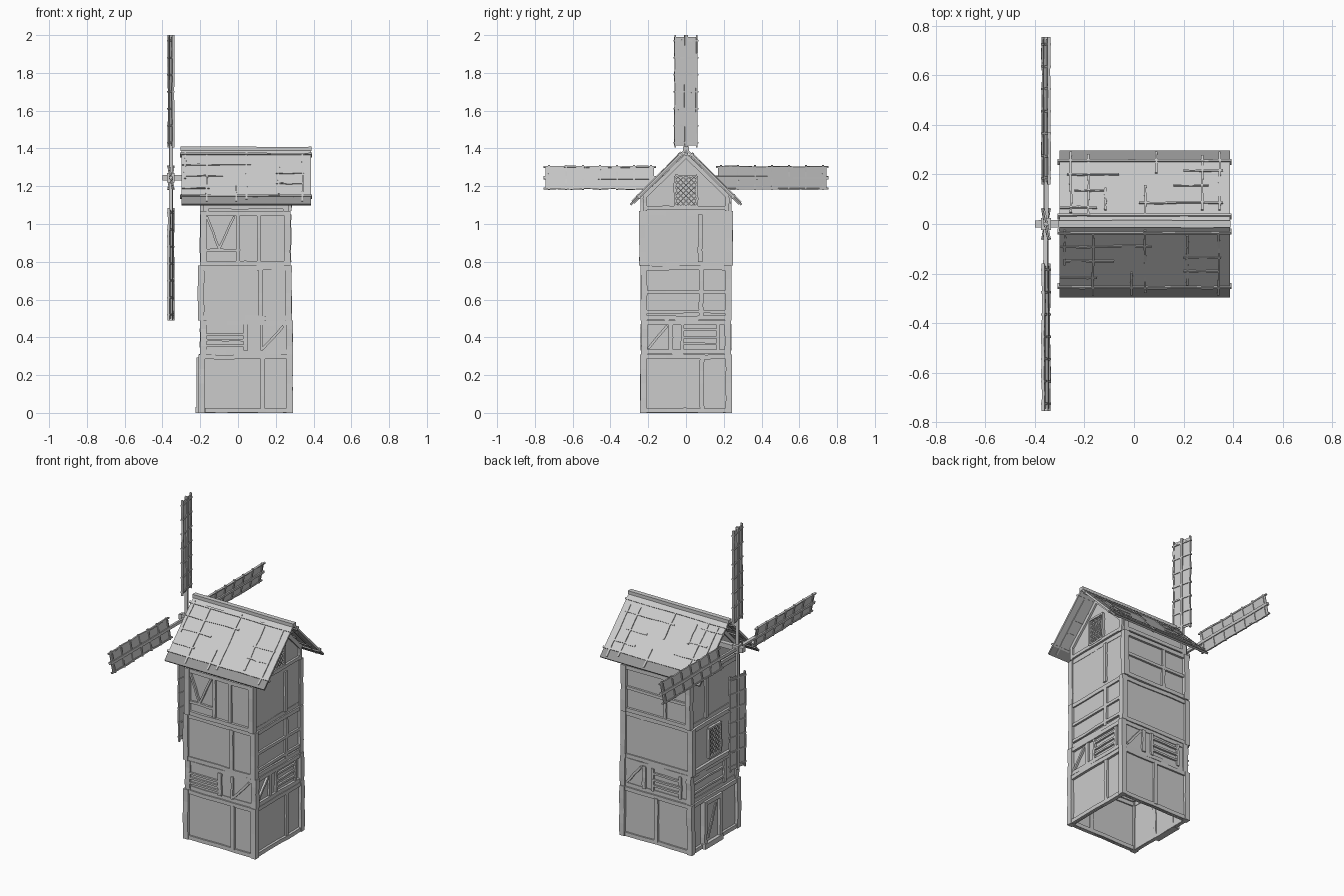
import bpy, bmesh, math, random
from mathutils import Vector as V

random.seed(4)
cube = bpy.data.objects.get("Cube")
if cube:
    bpy.data.objects.remove(cube)


def material(name, grey):
    m = bpy.data.materials.new(name)
    m.use_nodes = True
    colour = (grey, grey, grey, 1)
    m.diffuse_color = colour
    m.node_tree.nodes["Principled BSDF"].inputs["Base Color"].default_value = colour
    return m


LIGHT = material("light grey", 0.6)
DARK = material("dark grey", 0.3)


def finish(bm, name, mat=LIGHT):
    bmesh.ops.recalc_face_normals(bm, faces=bm.faces)
    me = bpy.data.meshes.new(name)
    bm.to_mesh(me)
    bm.free()
    me.materials.append(mat)
    ob = bpy.data.objects.new(name, me)
    bpy.context.collection.objects.link(ob)
    return ob


def beam(bm, a, b, n, w, d, wobble=0.0025, cuts=4):
    """Rough-hewn bar from a to b: w wide, d deep along the direction n."""
    a, b, n = V(a), V(b), V(n).normalized()
    side = (b - a).normalized().cross(n)
    cuts = cuts if wobble else 1
    rings = []
    for i in range(cuts + 1):
        k = wobble if 0 < i < cuts else 0
        c = a.lerp(b, i / cuts) + side * random.uniform(-k, k) + n * random.uniform(-k, k) * 0.6
        rings.append([bm.verts.new(c + side * sx * w / 2 + n * sn * d / 2)
                      for sx, sn in ((-1, -1), (1, -1), (1, 1), (-1, 1))])
    for r, q in zip(rings, rings[1:]):
        for j in range(4):
            bm.faces.new((r[j], r[(j + 1) % 4], q[(j + 1) % 4], q[j]))
    bm.faces.new(rings[0])
    bm.faces.new(rings[-1])


# Tower shell: house-shaped profile, open underneath
X0, X1, Y, EAVE, APEX, RIDGE = -0.19, 0.27, 0.228, 1.155, 1.38, 1.395
bm = bmesh.new()
profile = [(-Y, 0), (-Y, EAVE), (0, APEX), (Y, EAVE), (Y, 0)]
ends = [[bm.verts.new((x, y, z)) for y, z in profile] for x in (X0, X1)]
for end in ends:
    bm.faces.new(end)
for i in (0, 3):
    bm.faces.new((ends[0][i], ends[0][i + 1], ends[1][i + 1], ends[1][i]))
shell = finish(bm, "tower_walls")
mod = shell.modifiers.new("thickness", "SOLIDIFY")
mod.thickness = 0.008

# Four wall faces: name -> (wall point, direction to the right, outward normal)
FACES = {
    "front": (V((0, -Y, 0)), V((1, 0, 0)), V((0, -1, 0))),
    "right": (V((X1, 0, 0)), V((0, 1, 0)), V((1, 0, 0))),
    "back": (V((0, Y, 0)), V((-1, 0, 0)), V((0, 1, 0))),
    "left": (V((X0, 0, 0)), V((0, -1, 0)), V((-1, 0, 0))),
}


def bar(bm, face, u0, z0, u1, z1, w=0.024, d=0.024, off=0.0, wobble=0.002):
    o, u, n = FACES[face]
    beam(bm, o + u * u0 + n * off + V((0, 0, z0)), o + u * u1 + n * off + V((0, 0, z1)), n, w, d, wobble)


# Storeys: corner posts and rails, each storey set slightly differently
STOREYS = [(0, 0.31, -0.21, 0.29, 0.243), (0.31, 0.49, -0.20, 0.29, 0.238),
           (0.49, 0.78, -0.213, 0.285, 0.24), (0.78, 1.07, -0.20, 0.277, 0.248)]
P = 0.034
for k, (z0, z1, xa, xb, y) in enumerate(STOREYS):
    bm = bmesh.new()
    for x in (xa + P / 2, xb - P / 2):
        for s in (-1, 1):
            yy = s * (y - P / 2)
            beam(bm, (x, yy, z0), (x, yy, z1), (1, 0, 0), P, P, 0.002)
    for z in (z0 + 0.013, z1 - 0.013):
        for s in (-1, 1):
            beam(bm, (xa + P, s * (y - 0.017), z), (xb - P, s * (y - 0.017), z), (0, s, 0), 0.024, 0.024)
        for x in (xa + 0.017, xb - 0.017):
            beam(bm, (x, P - y, z), (x, y - P, z), (1, 0, 0), 0.024, 0.024)
    finish(bm, f"storey_frame_{k + 1}")

# Timber infill shared by all sides, then the differences
bm = bmesh.new()
for face, post in (("front", 0.13), ("right", 0.085), ("back", -0.04)):
    bar(bm, face, post, 0.02, post, 0.29)
for face, u in (("right", 0), ("back", -0.045)):
    bar(bm, face, u - 0.08, 0.33, u - 0.08, 0.47)
    bar(bm, face, u - 0.2, 0.34, u - 0.1, 0.46, 0.014)
    bar(bm, face, u - 0.02, 0.33, u - 0.02, 0.47, 0.016)
    bar(bm, face, u + 0.17, 0.33, u + 0.17, 0.47, 0.016)
    for z in (0.365, 0.4, 0.44):
        bar(bm, face, u - 0.02, z, u + 0.17, z, 0.012)
bar(bm, "front", 0.04, 0.33, 0.04, 0.47)
bar(bm, "front", 0.13, 0.34, 0.24, 0.46, 0.014)
bar(bm, "front", 0.125, 0.33, 0.125, 0.47, 0.014)
for z in (0.355, 0.385, 0.415):
    bar(bm, "front", -0.17, z, 0.03, z, 0.012)
bar(bm, "front", 0.12, 0.51, 0.12, 0.76)
bar(bm, "right", 0.08, 0.51, 0.08, 0.76)
for z in (0.535, 0.64):
    bar(bm, "right", -0.21, z, 0.21, z, 0.018)
for u in (0, 0.11):
    bar(bm, "front", u, 0.8, u, 1.05, 0.02)
bar(bm, "front", -0.17, 0.86, 0, 0.86, 0.016)
for u0, u1 in ((-0.165, -0.1), (-0.02, -0.1)):
    bar(bm, "front", u0, 1.04, u1, 0.87, 0.012)
bar(bm, "right", 0.075, 0.8, 0.075, 1.05)
bar(bm, "back", 0.02, 0.8, 0.02, 1.05, 0.02)
bar(bm, "back", -0.25, 0.93, 0.17, 0.93, 0.018)
bar(bm, "left", -0.08, 0.8, -0.08, 1.05)
bar(bm, "left", 0.1, 0.33, 0.1, 0.47)
for z in (0.37, 0.43):
    bar(bm, "left", -0.2, z, 0.09, z, 0.012)
finish(bm, "timber_infill")

# Gable rafters, upper posts and wall plates under the eaves
bm = bmesh.new()
for face in ("right", "left"):
    for s in (-1, 1):
        bar(bm, face, s * 0.215, EAVE - 0.005, 0, APEX - 0.02, 0.022)
        bar(bm, face, s * 0.217, 1.07, s * 0.217, EAVE, 0.022)
    bar(bm, face, -0.21, 1.085, 0.21, 1.085, 0.02)
for face, s in (("front", 1), ("back", -1)):
    bar(bm, face, s * -0.18, 1.09, s * 0.26, 1.09, 0.022)
    for u in (-0.17, 0.255):
        bar(bm, face, s * u, 1.07, s * u, 1.16, 0.03)
finish(bm, "gable_frame")


def lattice_window(name, face, uc, zc, w, h):
    bm = bmesh.new()
    for s in (-1, 1):
        bar(bm, face, uc + s * w / 2, zc - h / 2, uc + s * w / 2, zc + h / 2, 0.012, 0.03)
        bar(bm, face, uc - w / 2, zc + s * h / 2, uc + w / 2, zc + s * h / 2, 0.012, 0.03)
    # diagonal bars, clipped to the opening
    step, reach = 0.028, (w + h) / 2
    for i in range(1, int(2 * reach / step) + 1):
        c = -reach + i * step
        lo, hi = max(-w / 2, -h / 2 - c), min(w / 2, h / 2 - c)
        if hi - lo > 0.01:
            for s in (-1, 1):
                bar(bm, face, uc + s * lo, zc + lo + c, uc + s * hi, zc + hi + c, 0.005, 0.006, 0.005, 0)
    finish(bm, name)


lattice_window("gable_window", "right", 0, 1.175, 0.115, 0.16)
lattice_window("side_window", "left", 0, 0.63, 0.115, 0.18)

# Door with frame, planks and step
bm = bmesh.new()
for i in range(4):
    u = -0.085 + i * 0.03
    bar(bm, "left", u, 0.02, u, 0.265, 0.028, 0.02, 0.004, 0.001)
for u in (-0.115, 0.035):
    bar(bm, "left", u, 0, u, 0.28, 0.025, 0.04, 0.01)
bar(bm, "left", -0.128, 0.28, 0.048, 0.28, 0.025, 0.04, 0.01)
bar(bm, "left", -0.08, 0.05, 0, 0.24, 0.016, 0.012, 0.014)
finish(bm, "door")
bm = bmesh.new()
bar(bm, "left", -0.13, 0.016, 0.05, 0.016, 0.032, 0.04, 0.015, 0)
finish(bm, "door_step")

# Roof: two slabs, darker eave strips, and rough battens given as (x0, y0, x1, y1)
BATTENS = {
    1: [(-0.255, 0.04, -0.255, 0.285), (-0.185, 0.03, -0.185, 0.275), (-0.115, 0.05, -0.115, 0.14),
        (0.09, 0.2, 0.09, 0.285), (0.045, 0.03, 0.045, 0.15), (0.275, 0.05, 0.275, 0.27),
        (0.345, 0.05, 0.345, 0.285), (-0.27, 0.195, -0.06, 0.195), (-0.24, 0.13, -0.115, 0.13),
        (-0.3, 0.06, -0.15, 0.06), (0.2, 0.21, 0.36, 0.21), (0.16, 0.15, 0.3, 0.15), (0.02, 0.08, 0.36, 0.08)],
    -1: [(-0.28, 0.02, -0.28, 0.16), (-0.165, 0.03, -0.165, 0.28), (0.045, 0.02, 0.045, 0.27),
         (0.215, 0.04, 0.215, 0.24), (0.34, 0.03, 0.34, 0.28), (-0.01, 0.19, -0.01, 0.28),
         (-0.3, 0.085, 0.07, 0.085), (-0.28, 0.145, -0.08, 0.145), (-0.3, 0.21, -0.15, 0.21),
         (0.2, 0.13, 0.35, 0.13), (0.2, 0.185, 0.34, 0.185)],
}
for s, side in ((-1, "front"), (1, "back")):
    n = V((0, s, 1))

    def on_roof(x, y):
        return V((x, s * y, RIDGE - y))

    for name, ya, yb, mat in (("slab", 0, 0.25, LIGHT), ("eave", 0.25, 0.293, DARK)):
        bm = bmesh.new()
        mid = (ya + yb) / 2
        beam(bm, on_roof(-0.3, mid), on_roof(0.387, mid), n, (yb - ya) * math.sqrt(2), 0.012, 0)
        finish(bm, f"{side}_roof_{name}", mat)
    bm = bmesh.new()
    for x0, y0, x1, y1 in BATTENS[s]:
        beam(bm, on_roof(x0, y0), on_roof(x1, y1), n, 0.009, 0.022, 0.003)
    for y in (0.03, 0.25):
        beam(bm, on_roof(-0.308, y), on_roof(0.393, y), n, 0.011, 0.024, 0.002, 7)
    finish(bm, f"{side}_roof_battens")
bm = bmesh.new()
beam(bm, (-0.305, 0, 1.398), (0.39, 0, 1.398), (0, 0, 1), 0.03, 0.022, 0.001)
finish(bm, "ridge_beam")

# Sails: four pitched lattice blades on a shaft
HX, HZ = -0.355, 1.245
bm = bmesh.new()
beam(bm, (-0.4, 0, HZ), (-0.15, 0, HZ), (0, 0, 1), 0.03, 0.03, 0.001)
beam(bm, (HX - 0.02, 0, HZ), (HX + 0.02, 0, HZ), (0, 0, 1), 0.05, 0.05, 0)
finish(bm, "sail_shaft")
for k in range(4):
    t = k * math.pi / 2
    r = V((0, math.cos(t), math.sin(t)))
    w = V((0.2, -math.sin(t), math.cos(t))).normalized()
    n = r.cross(w)
    hub = V((HX, 0, HZ))
    bm = bmesh.new()
    beam(bm, hub, hub + r * 0.755, n, 0.016, 0.018, 0.002)
    beam(bm, hub + r * 0.17, hub + r * 0.745, n, 0.112, 0.004, 0)
    for s in (-1, 1):
        e = w * s * 0.058
        beam(bm, hub + r * 0.16 + e, hub + r * 0.755 + e, n, 0.008, 0.012, 0.003, 8)
    for i in range(7):
        c = hub + r * (0.185 + i * 0.09)
        beam(bm, c - w * 0.066, c + w * 0.066, n, 0.009, 0.014, 0.002)
    finish(bm, f"sail_{k + 1}")
